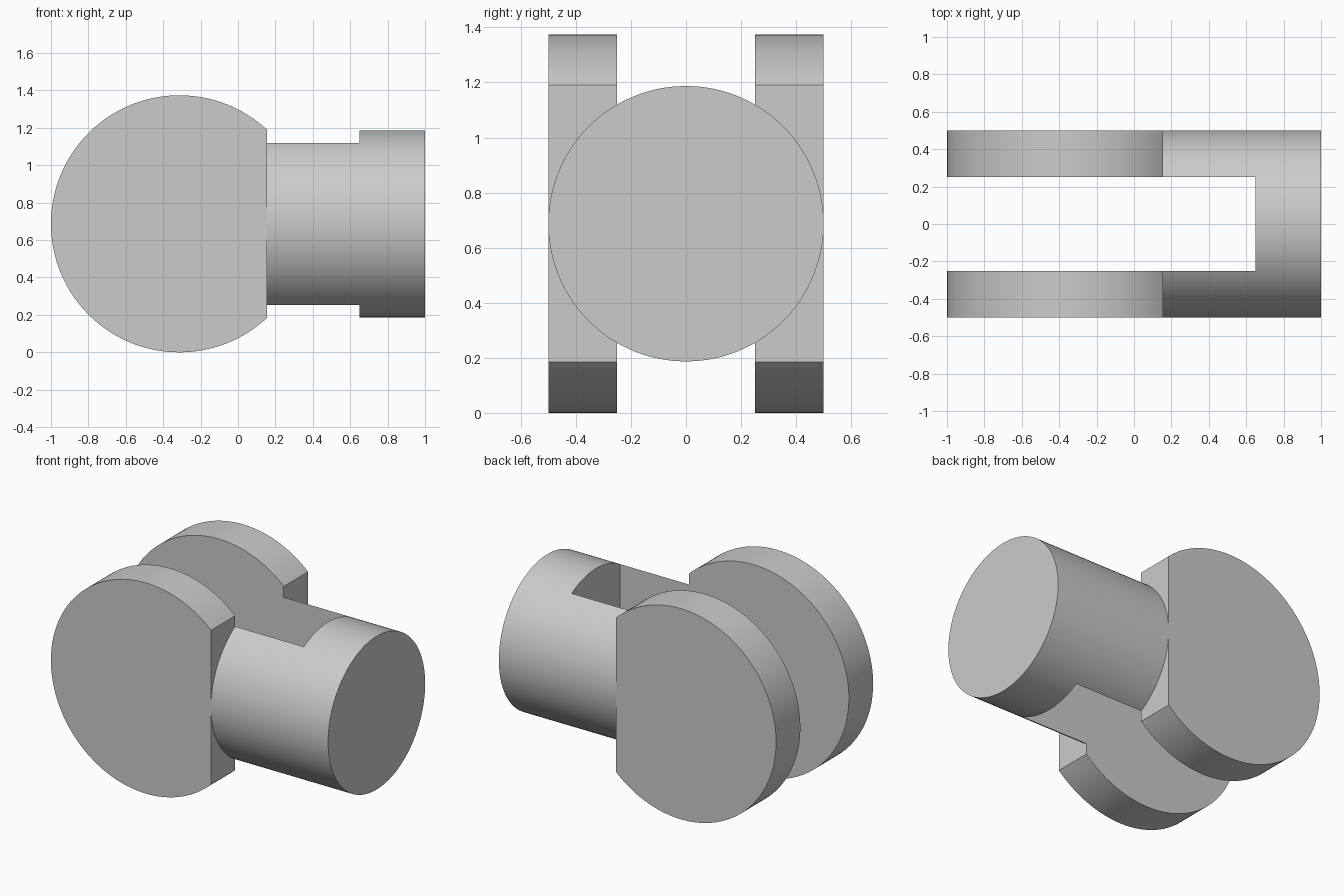
import bpy, bmesh
from math import pi, acos, sin, cos
from mathutils import Matrix

if "Cube" in bpy.data.objects:
    bpy.data.objects.remove(bpy.data.objects["Cube"])

DISC_R, DISC_X = 0.687, -0.313   # large cheek discs
SHANK_R, FLAT_X = 0.5, 0.155     # round shank and the flat where it starts
SLOT_HALF, SLOT_END = 0.25, 0.65
MID_Z = DISC_R
SEG = 128

gray = bpy.data.materials.new("plain gray")
gray.use_nodes = True
COLOR = (0.6, 0.6, 0.6, 1)
gray.diffuse_color = COLOR
gray.node_tree.nodes["Principled BSDF"].inputs["Base Color"].default_value = COLOR


def make_object(name, bm):
    bmesh.ops.recalc_face_normals(bm, faces=bm.faces)
    mesh = bpy.data.meshes.new(name)
    bm.to_mesh(mesh)
    bm.free()
    mesh.materials.append(gray)
    obj = bpy.data.objects.new(name, mesh)
    bpy.context.collection.objects.link(obj)
    return obj


def combine(target, tool, operation):
    mod = target.modifiers.new(operation.lower(), "BOOLEAN")
    mod.operation, mod.object, mod.solver = operation, tool, "EXACT"
    bpy.context.view_layer.objects.active = target
    bpy.ops.object.modifier_apply(modifier=mod.name)
    bpy.data.objects.remove(tool)


# Thick disc with one flat side, extruded along y
bm = bmesh.new()
start = acos((FLAT_X - DISC_X) / DISC_R)
step = (2 * pi - 2 * start) / SEG
angles = [start + i * step for i in range(SEG + 1)]
face = bm.faces.new([bm.verts.new((DISC_X + DISC_R * cos(a), -SHANK_R,
                                   MID_Z + DISC_R * sin(a))) for a in angles])
ext = bmesh.ops.extrude_face_region(bm, geom=[face], use_keep_orig=True)
bmesh.ops.translate(bm, vec=(0, 2 * SHANK_R, 0),
                    verts=[v for v in ext["geom"] if isinstance(v, bmesh.types.BMVert)])
clevis = make_object("slotted_clevis", bm)

# Round shank along x, reaching into the disc
bm = bmesh.new()
x0, x1 = -0.1, 1.0
bmesh.ops.create_cone(
    bm, cap_ends=True, segments=SEG, radius1=SHANK_R, radius2=SHANK_R, depth=x1 - x0,
    matrix=Matrix.Translation(((x0 + x1) / 2, 0, MID_Z))
    @ Matrix.Rotation(pi / 2, 4, "Y") @ Matrix.Rotation(pi / SEG, 4, "Z"))
combine(clevis, make_object("shank", bm), "UNION")

# Slot that leaves two cheeks and two prongs
bm = bmesh.new()
bmesh.ops.create_cube(
    bm, size=1, matrix=Matrix.Translation((SLOT_END - 1, 0, MID_Z))
    @ Matrix.Diagonal((2, 2 * SLOT_HALF, 2, 1)))
combine(clevis, make_object("slot_cutter", bm), "DIFFERENCE")

# Smooth round walls, crisp edges
bpy.ops.object.select_all(action="DESELECT")
clevis.select_set(True)
bpy.context.view_layer.objects.active = clevis
bpy.ops.object.shade_smooth_by_angle(angle=pi / 6)
